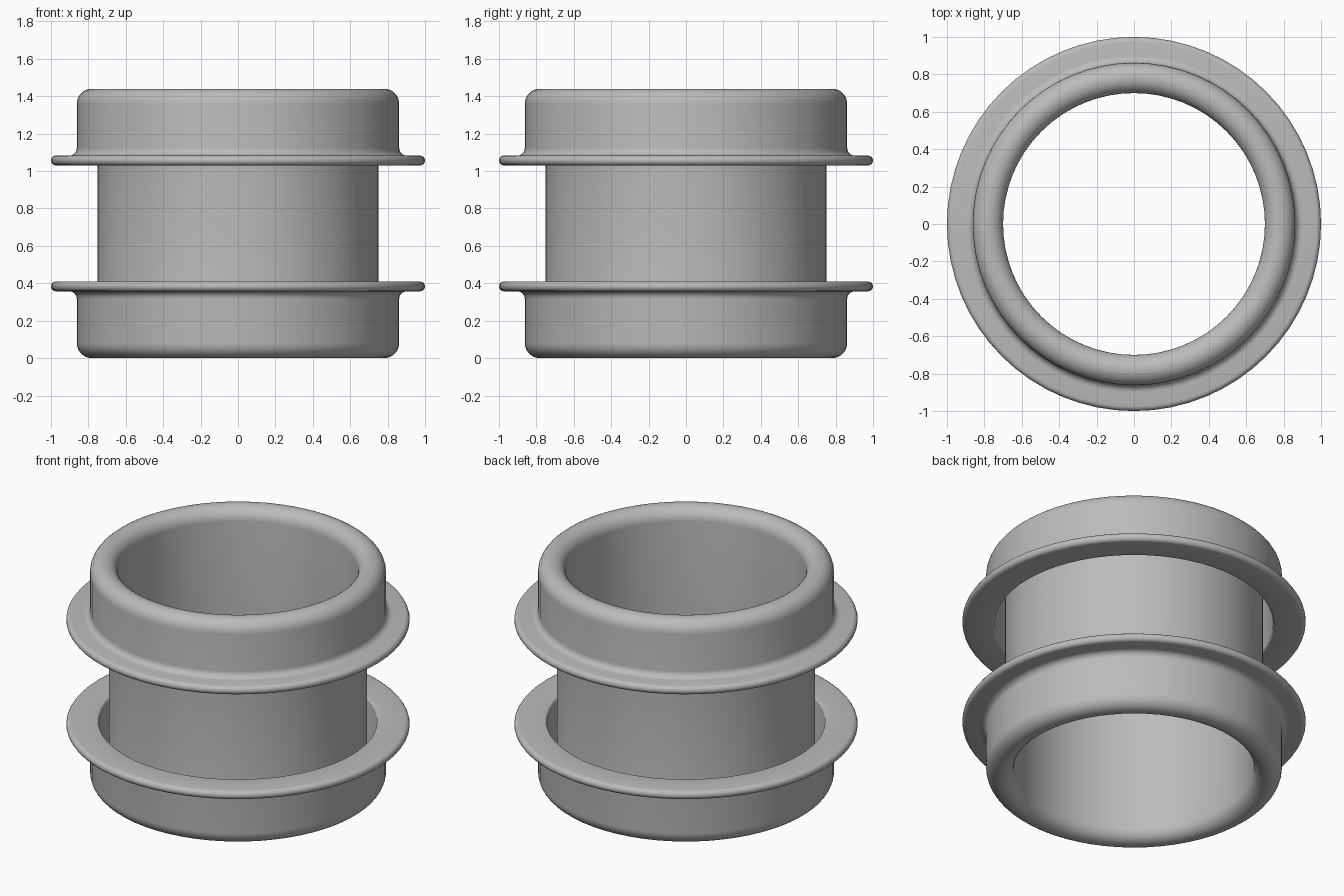
import bpy, bmesh, math
from mathutils import Vector

old = bpy.data.objects.get("Cube")
if old:
    bpy.data.objects.remove(old, do_unlink=True)

HEIGHT, SEGMENTS = 1.44, 64
MID = HEIGHT / 2
BORE, THICK = 0.70, 0.052          # inner radius and sheet thickness
WALL = 0.862                       # outer radius of the rolled cap
FLANGE_LOW, FLANGE_TOP = 1.03, 1.083

metal = bpy.data.materials.new("plain grey")
metal.use_nodes = True
grey = (0.5, 0.5, 0.5, 1)
metal.diffuse_color = grey
metal.node_tree.nodes["Principled BSDF"].inputs["Base Color"].default_value = grey


def arc(r, z, radius, start, end, steps=8):
    """Points on a circular arc, angles in degrees."""
    angles = [math.radians(start + (end - start) * i / steps) for i in range(steps + 1)]
    return [(r + radius * math.cos(a), z + radius * math.sin(a)) for a in angles]


# Upper half section: bore, rolled rim, cap wall, flange, then back under to the tube
roll = (WALL - BORE) / 2
rim_r, rim_z = BORE + roll, HEIGHT - roll
edge = (FLANGE_TOP - FLANGE_LOW) / 2
upper = [(BORE, MID)]
upper += arc(rim_r, rim_z, roll, 180, 0, 16)
upper += arc(WALL + 0.04, FLANGE_TOP + 0.04, 0.04, 180, 270, 6)
upper += arc(1 - edge, FLANGE_LOW + edge, edge, 90, -90)
upper += arc(WALL - THICK + 0.015, FLANGE_LOW + 0.015, 0.015, 270, 180, 4)
upper += arc(rim_r, rim_z, roll - THICK, 0, 180)
upper.append((BORE + THICK, MID))

# Mirror the section to close the loop
section = upper + [(r, HEIGHT - z) for r, z in reversed(upper[1:-1])]

# Revolve the closed section
bm = bmesh.new()
rings = []
for s in range(SEGMENTS):
    a = 2 * math.pi * s / SEGMENTS
    rings.append([bm.verts.new(Vector((r * math.cos(a), r * math.sin(a), z))) for r, z in section])
n = len(section)
for s in range(SEGMENTS):
    here, there = rings[s], rings[(s + 1) % SEGMENTS]
    for i in range(n):
        j = (i + 1) % n
        bm.faces.new((here[i], there[i], there[j], here[j]))
bmesh.ops.remove_doubles(bm, verts=bm.verts, dist=1e-5)
bmesh.ops.recalc_face_normals(bm, faces=bm.faces)
mesh = bpy.data.meshes.new("flanged_sleeve")
bm.to_mesh(mesh)
bm.free()
mesh.materials.append(metal)

sleeve = bpy.data.objects.new("flanged_sleeve", mesh)
bpy.context.collection.objects.link(sleeve)
bpy.ops.object.select_all(action="DESELECT")
sleeve.select_set(True)
bpy.context.view_layer.objects.active = sleeve
bpy.ops.object.shade_smooth_by_angle(angle=math.radians(35))
